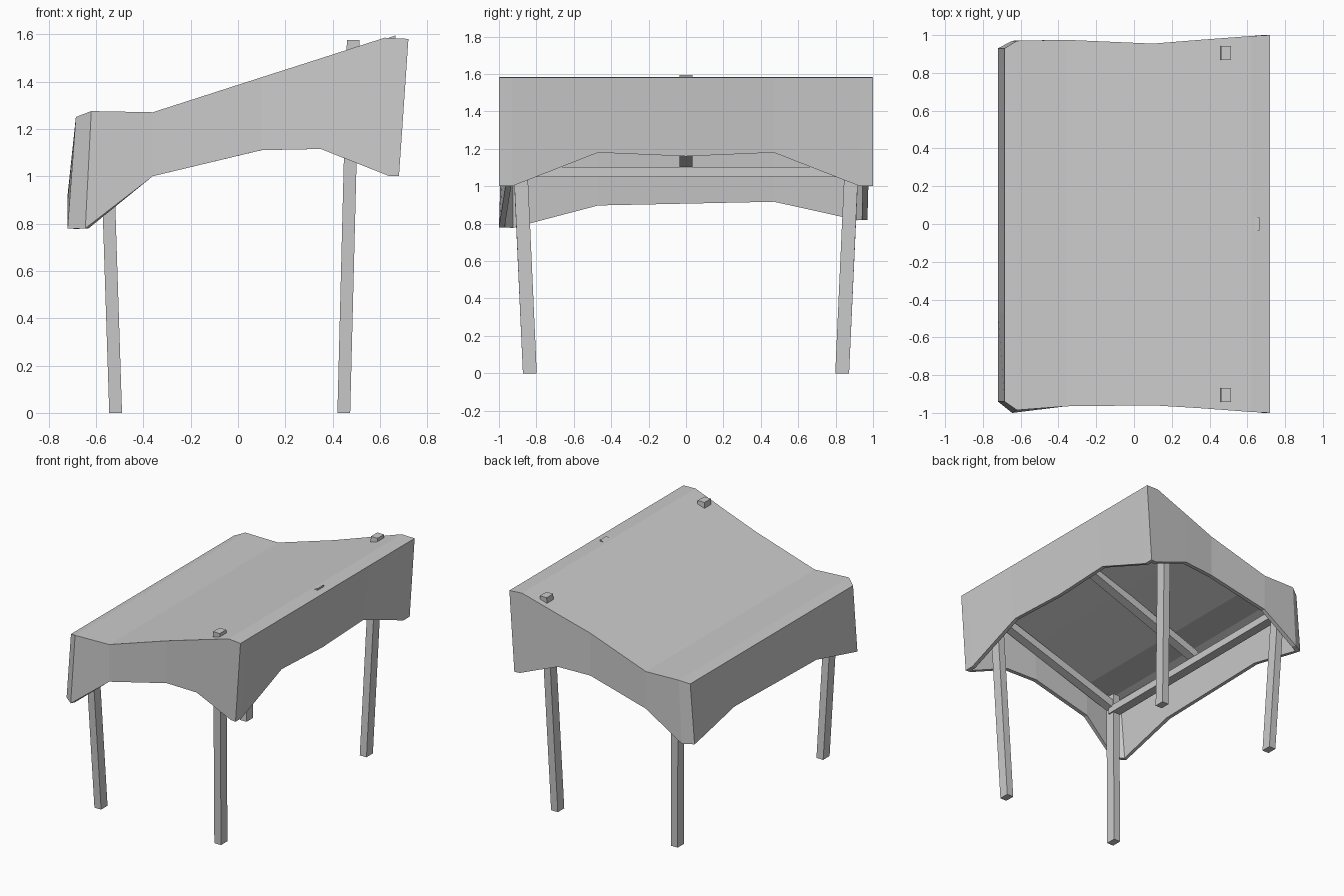
import bpy
import bmesh
from mathutils import Vector

cube = bpy.data.objects.get("Cube")
if cube:
    bpy.data.objects.remove(cube, do_unlink=True)

GREY = (0.6, 0.6, 0.6, 1.0)
mat = bpy.data.materials.new("plain grey")
mat.use_nodes = True
mat.diffuse_color = GREY
mat.node_tree.nodes["Principled BSDF"].inputs["Base Color"].default_value = GREY


def add_object(name, bm):
    mesh = bpy.data.meshes.new(name)
    bm.to_mesh(mesh)
    bm.free()
    mesh.materials.append(mat)
    obj = bpy.data.objects.new(name, mesh)
    bpy.context.collection.objects.link(obj)
    return obj


def beam(name, start, end, u, v):
    """Sheared box from start to end; u and v are half sizes of the section."""
    start, end, u, v = map(Vector, (start, end, u, v))
    bm = bmesh.new()
    rings = [[bm.verts.new(p + a * u + b * v)
              for a, b in ((-1, -1), (1, -1), (1, 1), (-1, 1))] for p in (start, end)]
    bm.faces.new(rings[0])
    bm.faces.new(rings[1])
    for i in range(4):
        j = (i + 1) % 4
        bm.faces.new((rings[0][i], rings[0][j], rings[1][j], rings[1][i]))
    bmesh.ops.recalc_face_normals(bm, faces=bm.faces)
    return add_object(name, bm)


# Cloth canopy: stations from the low end to the high end
# (top x, top z, hem x, hem z, front y, back y)
stations = [
    (-0.685, 1.25, -0.72, 0.78, -0.94, 0.93),
    (-0.62, 1.275, -0.645, 0.78, -0.985, 0.97),
    (-0.36, 1.27, -0.36, 1.00, -0.965, 0.975),
    (0.10, 1.418, 0.10, 1.11, -0.96, 0.955),
    (0.35, 1.498, 0.35, 1.115, -0.975, 0.975),
    (0.62, 1.585, 0.64, 1.00, -0.995, 0.995),
    (0.72, 1.58, 0.68, 1.00, -1.0, 1.0),
]
# Hem points (y, z) of the high and low end flaps
high_hem = [(-0.93, 1.0), (-0.47, 1.18), (0, 1.16), (0.47, 1.18), (0.93, 1.0)]
low_hem = [(0.83, 0.84), (0.47, 0.92), (0, 0.91), (-0.47, 0.90)]

top, hem = [], []
for tx, tz, hx, hz, fy, by in stations:
    top.append((tx, fy, tz))
    hem.append((hx, -1.0 if tx == -0.62 else fy, hz))
for y, z in high_hem:
    top.append((0.72, y, 1.58))
    hem.append((0.68, y, z))
for tx, tz, hx, hz, fy, by in reversed(stations):
    top.append((tx, by, tz))
    hem.append((hx, by, max(hz, 0.82)))
for y, z in low_hem:
    top.append((-0.685, y, 1.25))
    hem.append((-0.72, y, z))

bm = bmesh.new()
tv = [bm.verts.new(p) for p in top]
hv = [bm.verts.new(p) for p in hem]
n = len(tv)
for i in range(n):
    j = (i + 1) % n
    bm.faces.new((hv[i], hv[j], tv[j], tv[i]))
last = len(stations) * 2 + len(high_hem) - 1
for k in range(1, 5):
    bm.faces.new([tv[i] for i in (k, k + 1, last - 1 - k, last - k)])
bm.faces.new(tv[5:last - 4])
bm.faces.new(tv[:2] + tv[last - 1:])
canopy = add_object("canopy", bm)
cloth = canopy.modifiers.new("cloth thickness", 'SOLIDIFY')
cloth.thickness = 0.03
cloth.offset = -1
cloth.use_even_offset = True

# Legs and side rafters, mirrored front to back
for side, s in (("front", -1), ("back", 1)):
    beam(side + "_high_leg", (0.447, s * 0.835, 0), (0.487, s * 0.906, 1.575),
         (0.027, 0, 0), (0, 0.037, 0))
    beam(side + "_low_leg", (-0.517, s * 0.835, 0), (-0.556, s * 0.89, 1.2),
         (0.027, 0, 0), (0, 0.037, 0))
    beam(side + "_rafter", (-0.55, s * 0.885, 1.11), (0.487, s * 0.9, 1.46),
         (0, 0.033, 0), (0, 0, 0.03))

# Cross beam at the low end and the middle rafter resting on it
beam("low_cross_beam", (-0.55, -0.89, 1.075), (-0.55, 0.89, 1.075),
     (0.035, 0, 0), (0, 0, 0.027))
beam("middle_rafter", (-0.55, 0, 1.12), (0.665, 0, 1.565), (0, 0.035, 0), (0, 0, 0.03))
